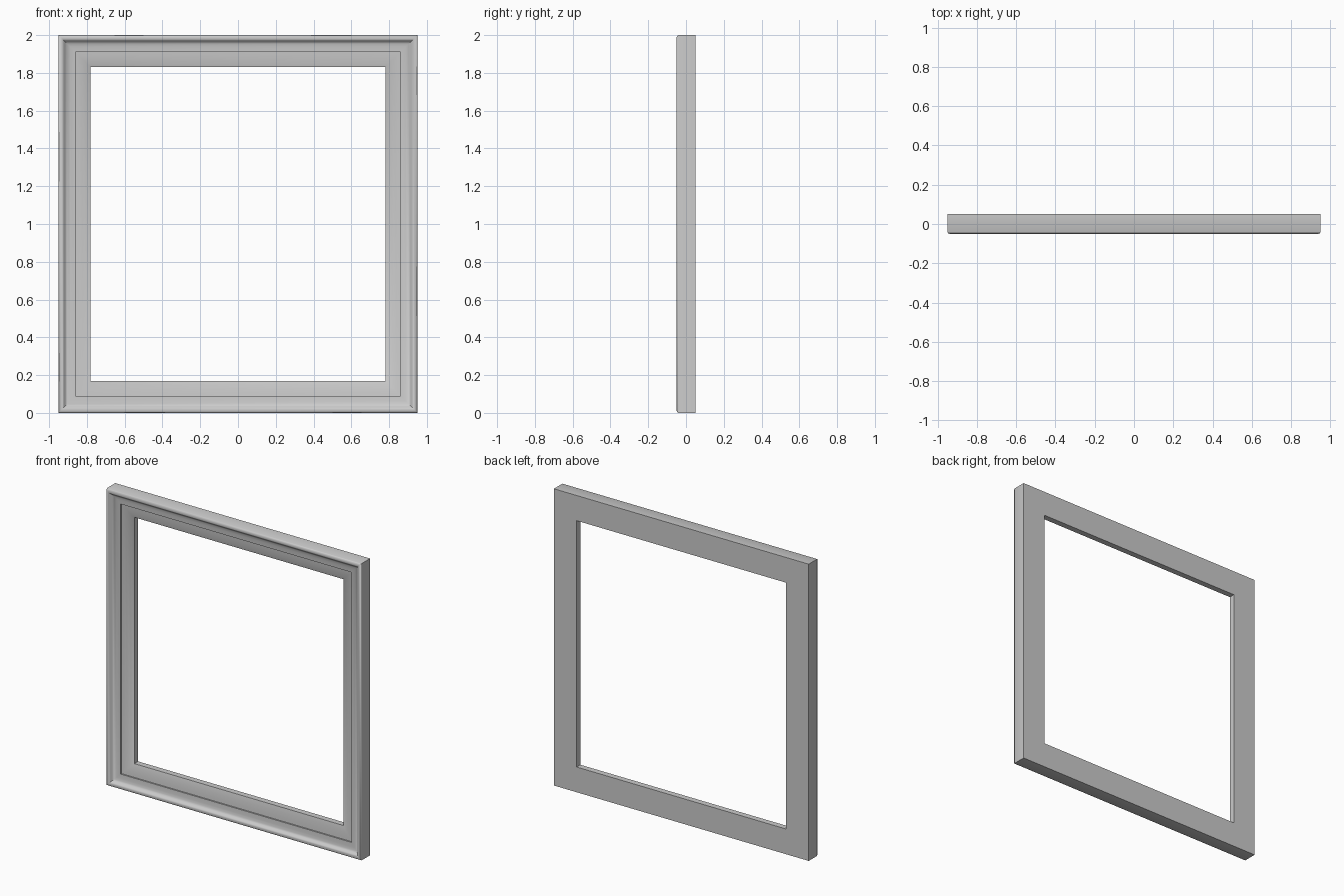
import bpy, bmesh, math

if "Cube" in bpy.data.objects:
    bpy.data.objects.remove(bpy.data.objects["Cube"])

HALF_W, HALF_H = 0.95, 1.0

# Moulding cross-section: (inset from the outer edge, y), front is -y
PROFILE = [
    (0.0, 0.05), (0.0, -0.04),                                   # back and outer side
    (0.004, -0.047), (0.012, -0.05), (0.021, -0.049),            # rounded rim
    (0.028, -0.043), (0.035, -0.034), (0.046, -0.027),           # cove
    (0.062, -0.023), (0.09, -0.021),
    (0.09, -0.012),                                              # step
    (0.105, -0.01), (0.125, -0.006), (0.15, 0.001), (0.17, 0.01),  # inner slope
    (0.17, 0.05),                                                # inner lip
]


def ring(bm, inset, y):
    """Rectangle of four mitre corners at a given inset."""
    w, h = HALF_W - inset, HALF_H - inset
    return [bm.verts.new((sx * w, y, 1.0 + sz * h))
            for sx, sz in ((-1, -1), (1, -1), (1, 1), (-1, 1))]


# Mitred frame: sweep the profile around the rectangle
bm = bmesh.new()
rings = [ring(bm, d, y) for d, y in PROFILE]
for i, a in enumerate(rings):
    b = rings[(i + 1) % len(rings)]
    for k in range(4):
        n = (k + 1) % 4
        bm.faces.new((a[k], a[n], b[n], b[k]))
bmesh.ops.recalc_face_normals(bm, faces=bm.faces)

mesh = bpy.data.meshes.new("picture_frame")
bm.to_mesh(mesh)
bm.free()
frame = bpy.data.objects.new("picture_frame", mesh)
bpy.context.collection.objects.link(frame)

# Smooth the moulding, keep mitres and corners sharp
bpy.context.view_layer.objects.active = frame
frame.select_set(True)
bpy.ops.object.shade_smooth_by_angle(angle=math.radians(40))
